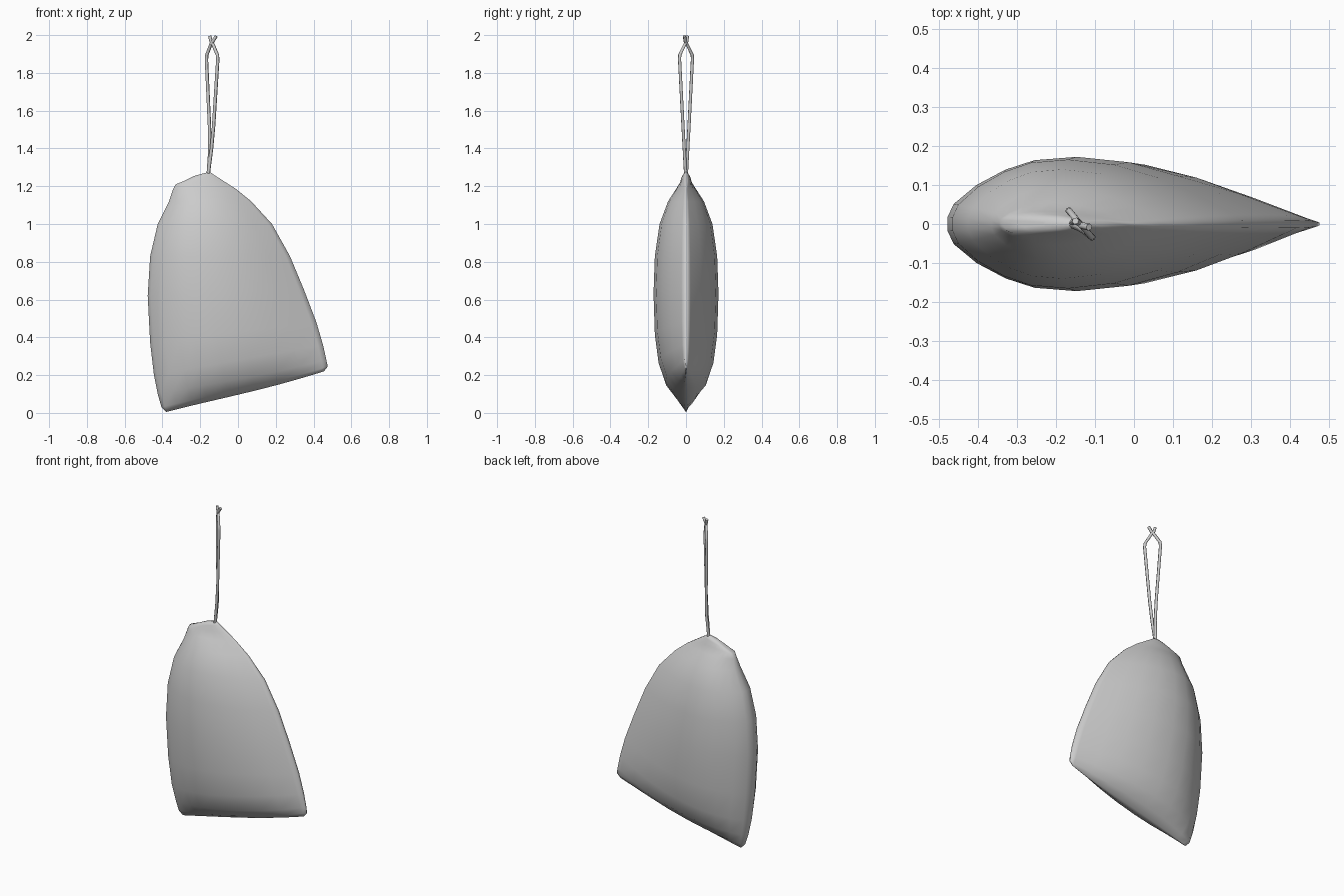
import bpy
import bmesh
import math

cube = bpy.data.objects.get("Cube")
if cube:
    bpy.data.objects.remove(cube, do_unlink=True)

grey = bpy.data.materials.new("plain grey")
grey.use_nodes = True
colour = (0.6, 0.6, 0.6, 1)
grey.diffuse_color = colour
grey.node_tree.nodes["Principled BSDF"].inputs["Base Color"].default_value = colour

# Rings of the pouch: left x, left z, right x, right z, half thickness
rings = [
    (-0.38, 0.005, 0.455, 0.22, 0.012),
    (-0.405, 0.03, 0.475, 0.245, 0.055),
    (-0.425, 0.10, 0.468, 0.28, 0.11),
    (-0.445, 0.20, 0.45, 0.36, 0.145),
    (-0.465, 0.37, 0.415, 0.48, 0.165),
    (-0.478, 0.62, 0.35, 0.65, 0.172),
    (-0.465, 0.83, 0.275, 0.83, 0.165),
    (-0.425, 1.0, 0.18, 1.0, 0.14),
    (-0.365, 1.12, 0.07, 1.12, 0.095),
    (-0.345, 1.18, -0.01, 1.185, 0.055),
    (-0.33, 1.21, -0.08, 1.23, 0.032),
    (-0.28, 1.23, -0.13, 1.262, 0.024),
    (-0.23, 1.255, -0.15, 1.277, 0.012),
]
# Teardrop cross-section: position along the ring, share of the thickness
section = [(0, 0.1), (0.02, 0.3), (0.09, 0.58), (0.18, 0.81), (0.27, 0.95), (0.4, 1),
           (0.56, 0.92), (0.71, 0.72), (0.84, 0.46), (0.97, 0.14), (1, 0.06)]

# Pouch body, lofted through the rings
bm = bmesh.new()
loops = []
for i, (xl, zl, xr, zr, t) in enumerate(rings):
    power = 0.5 if i > 9 else 1
    sag = 0.015 if i < 3 else 0
    half = []
    for u, w in section:
        z = zl + (zr - zl) * u - sag * math.sin(math.pi * u) * u
        half.append((xl + (xr - xl) * u, t * w ** power, z))
    outline = [(x, -y, z) for x, y, z in half] + half[::-1]
    loops.append([bm.verts.new(p) for p in outline])
for low, high in zip(loops, loops[1:]):
    for j in range(len(low)):
        k = (j + 1) % len(low)
        bm.faces.new((low[j], low[k], high[k], high[j]))
# Close the bottom and top seams with strips
n = len(section)
for loop in (loops[0], loops[-1]):
    for j in range(n - 1):
        bm.faces.new((loop[j], loop[j + 1], loop[2 * n - 2 - j], loop[2 * n - 1 - j]))
bmesh.ops.recalc_face_normals(bm, faces=bm.faces)
mesh = bpy.data.meshes.new("pouch")
bm.to_mesh(mesh)
bm.free()
mesh.shade_smooth()
mesh.materials.append(grey)
pouch = bpy.data.objects.new("pouch", mesh)
bpy.context.collection.objects.link(pouch)


# Hanging cord: two strands that split, cross and end in short tails
def strand(name, points):
    curve = bpy.data.curves.new(name, "CURVE")
    curve.dimensions = "3D"
    curve.bevel_depth = 0.009
    curve.bevel_resolution = 1
    curve.use_fill_caps = True
    spline = curve.splines.new("POLY")
    spline.points.add(len(points) - 1)
    for point, co in zip(spline.points, points):
        point.co = (*co, 1)
    curve.materials.append(grey)
    bpy.context.collection.objects.link(bpy.data.objects.new(name, curve))


for name, s, tail in (("back_strand", 1, -0.115), ("front_strand", -1, -0.15)):
    strand(name, [
        (-0.158, 0.002 * s, 1.26),
        (-0.145 - 0.004 * s, 0.009 * s, 1.39),
        (-0.14 - 0.011 * s, 0.016 * s, 1.52),
        (-0.137 - 0.03 * s, 0.034 * s, 1.87),
        (-0.137 - 0.028 * s, 0.033 * s, 1.895),
        (-0.138 - 0.006 * s, 0.006 * s, 1.95),
        (-0.138 + 0.004 * s, -0.004 * s, 1.965),
        (tail, -0.008 * s, 1.995),
    ])
